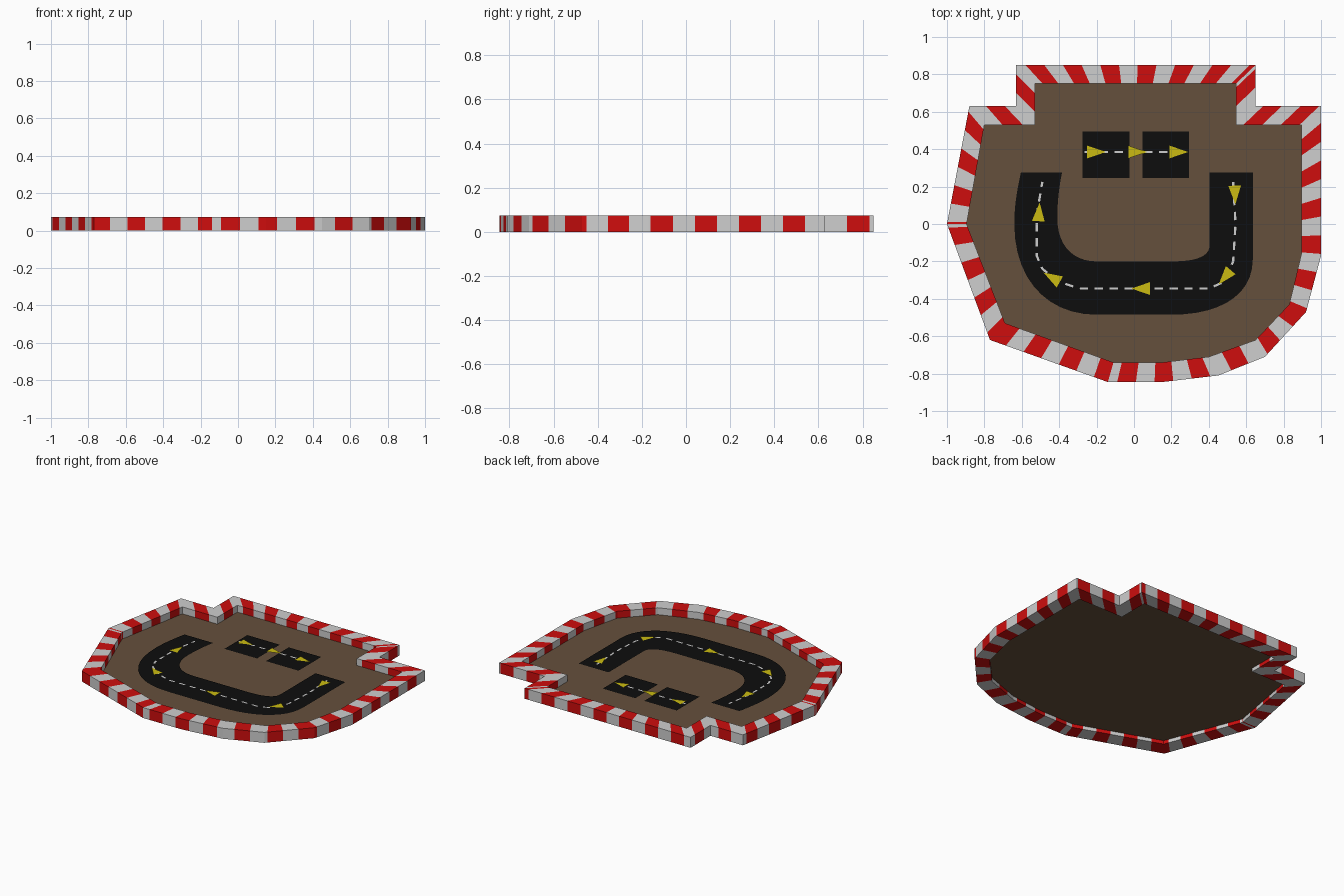
import bpy, bmesh, math
from mathutils import Vector
from mathutils.geometry import interpolate_bezier

if "Cube" in bpy.data.objects:
    bpy.data.objects.remove(bpy.data.objects["Cube"])


def material(name, rgb):
    m = bpy.data.materials.new(name)
    m.diffuse_color = (*rgb, 1)
    m.use_nodes = True
    m.node_tree.nodes["Principled BSDF"].inputs["Base Color"].default_value = m.diffuse_color
    return m


WHITE = material("barrier_white", (0.62, 0.62, 0.62))
RED = material("barrier_red", (0.62, 0.004, 0.004))
DIRT = material("dirt_brown", (0.13, 0.08, 0.045))
ASPHALT = material("asphalt_black", (0.004, 0.004, 0.004))
YELLOW = material("arrow_yellow", (0.6, 0.5, 0.006))

WALL_H, FLOOR_Z, ROAD_Z, MARK_Z, ARROW_Z = 0.073, 0.025, 0.03, 0.033, 0.036


def finish(name, bm, mats):
    bmesh.ops.remove_doubles(bm, verts=bm.verts[:], dist=1e-5)
    bmesh.ops.recalc_face_normals(bm, faces=bm.faces[:])
    mesh = bpy.data.meshes.new(name)
    bm.to_mesh(mesh)
    bm.free()
    for m in mats:
        mesh.materials.append(m)
    ob = bpy.data.objects.new(name, mesh)
    bpy.context.collection.objects.link(ob)
    return ob


def plates(name, polys, z, mat):
    """Flat upward-facing polygons at one height."""
    bm = bmesh.new()
    for poly in polys:
        f = bm.faces.new([bm.verts.new((p[0], p[1], z)) for p in poly])
        f.normal_update()
        if f.normal.z < 0:
            f.normal_flip()
    mesh = bpy.data.meshes.new(name)
    bm.to_mesh(mesh)
    bm.free()
    mesh.materials.append(mat)
    ob = bpy.data.objects.new(name, mesh)
    bpy.context.collection.objects.link(ob)
    return ob


# Outline of the barrier, counterclockwise
outer = [Vector(p) for p in (
    (-.14, -.845), (.15, -.845), (.45, -.81), (.70, -.71), (.92, -.47),
    (1, -.17), (1, .63), (.65, .63), (.65, .85), (-.63, .85),
    (-.63, .63), (-.88, .63), (-1, 0), (-.77, -.62))]
inner = [Vector(p) for p in (
    (-.11, -.74), (.15, -.74), (.40, -.71), (.65, -.62), (.83, -.43),
    (.895, -.16), (.895, .53), (.545, .53), (.545, .75), (-.53, .75),
    (-.53, .53), (-.80, .53), (-.895, 0), (-.69, -.53))]
# Where a red stripe begins on each side (stripes repeat every 0.2)
phase = [.05, .16, .075, .02, .12, .01, .01, .1, .13, .05, .06, .03, .02, -.01]

# Striped barrier
bm = bmesh.new()
n = len(outer)
for i in range(n):
    a, b, c, d = outer[i], outer[(i + 1) % n], inner[i], inner[(i + 1) % n]
    length = (b - a).length
    cuts = [phase[i] + 0.1 * k for k in range(-3, 15)]
    cuts = [0] + [s for s in cuts if 0.008 < s < length - 0.008] + [length]
    for s0, s1 in zip(cuts, cuts[1:]):
        is_red = ((s0 + s1) / 2 - phase[i]) % 0.2 < 0.1
        ends = []
        for s in (s0, s1):
            o, q = a.lerp(b, s / length), c.lerp(d, s / length)
            ends.append([bm.verts.new((p.x, p.y, z)) for p, z in
                         ((o, 0), (o, WALL_H), (q, WALL_H), (q, 0))])
        for k in range(4):
            m = (k + 1) % 4
            f = bm.faces.new((ends[0][k], ends[1][k], ends[1][m], ends[0][m]))
            f.material_index = int(is_red)
finish("striped_barrier", bm, [WHITE, RED])

# Dirt floor
plates("dirt_floor", [inner], FLOOR_Z, DIRT)


def curve(*pts):
    return interpolate_bezier(*[Vector((x, y, 0)) for x, y in pts], 12)


# U-shaped road: outer edge and inner edge
edge = curve((-.605, .275), (-.625, .18), (-.64, .1), (-.64, 0))
edge += curve((-.64, 0), (-.64, -.3), (-.46, -.485), (-.2, -.485))[1:]
edge += curve((.2, -.485), (.46, -.485), (.635, -.38), (.635, -.19))
edge += [Vector((.635, .275, 0)), Vector((.405, .275, 0))]
edge += curve((.405, -.11), (.405, -.18), (.32, -.2), (.2, -.2))
edge += curve((-.2, -.2), (-.33, -.2), (-.41, -.11), (-.41, .03))
edge += curve((-.41, .03), (-.41, .12), (-.4, .2), (-.385, .275))[1:]
plates("curved_road", [edge], ROAD_Z, ASPHALT)

# Two square road tiles
plates("square_road_tiles",
       [[(x, .245), (x + .25, .245), (x + .25, .495), (x, .495)] for x in (-.275, .045)],
       ROAD_Z, ASPHALT)


# Dashed centre lines
def dashes(path, dash=.045, gap=.035, w=.006):
    pts = [Vector(p) for p in path]
    quads, base = [], 0
    step = dash + gap
    for a, b in zip(pts, pts[1:]):
        length = (b - a).length
        u = (b - a) / length
        side = Vector((-u.y, u.x)) * w
        k = math.floor(base / step)
        while k * step < base + length:
            s0, s1 = max(k * step - base, 0), min(k * step + dash - base, length)
            if s1 > s0 + .001:
                p, q = a + u * s0, a + u * s1
                quads.append([p - side, q - side, q + side, p + side])
            k += 1
        base += length
    return quads


loop_path = [(.53, .225), (.543, .0), (.53, -.2), (.48, -.31), (.40, -.345),
             (-.29, -.345), (-.40, -.31), (-.49, -.24), (-.52, -.17),
             (-.52, .05), (-.49, .225)]
plates("dashed_lines", dashes(loop_path) + dashes([(-.265, .385), (.285, .385)]),
       MARK_Z, WHITE)


# Direction arrows: centre and heading in degrees
def arrow(x, y, deg, length=.1, half=.034):
    u = Vector((math.cos(math.radians(deg)), math.sin(math.radians(deg))))
    v, c = Vector((-u.y, u.x)), Vector((x, y))
    base = c - u * length / 2
    return [c + u * length / 2, base + v * half, base - v * half]


plates("direction_arrows", [arrow(*a) for a in (
    (-.2, .385, 0), (.02, .385, 0), (.24, .385, 0), (.54, .155, -88),
    (.485, -.285, -130), (.035, -.345, 180), (-.44, -.285, 150),
    (-.508, .065, 86))], ARROW_Z, YELLOW)
